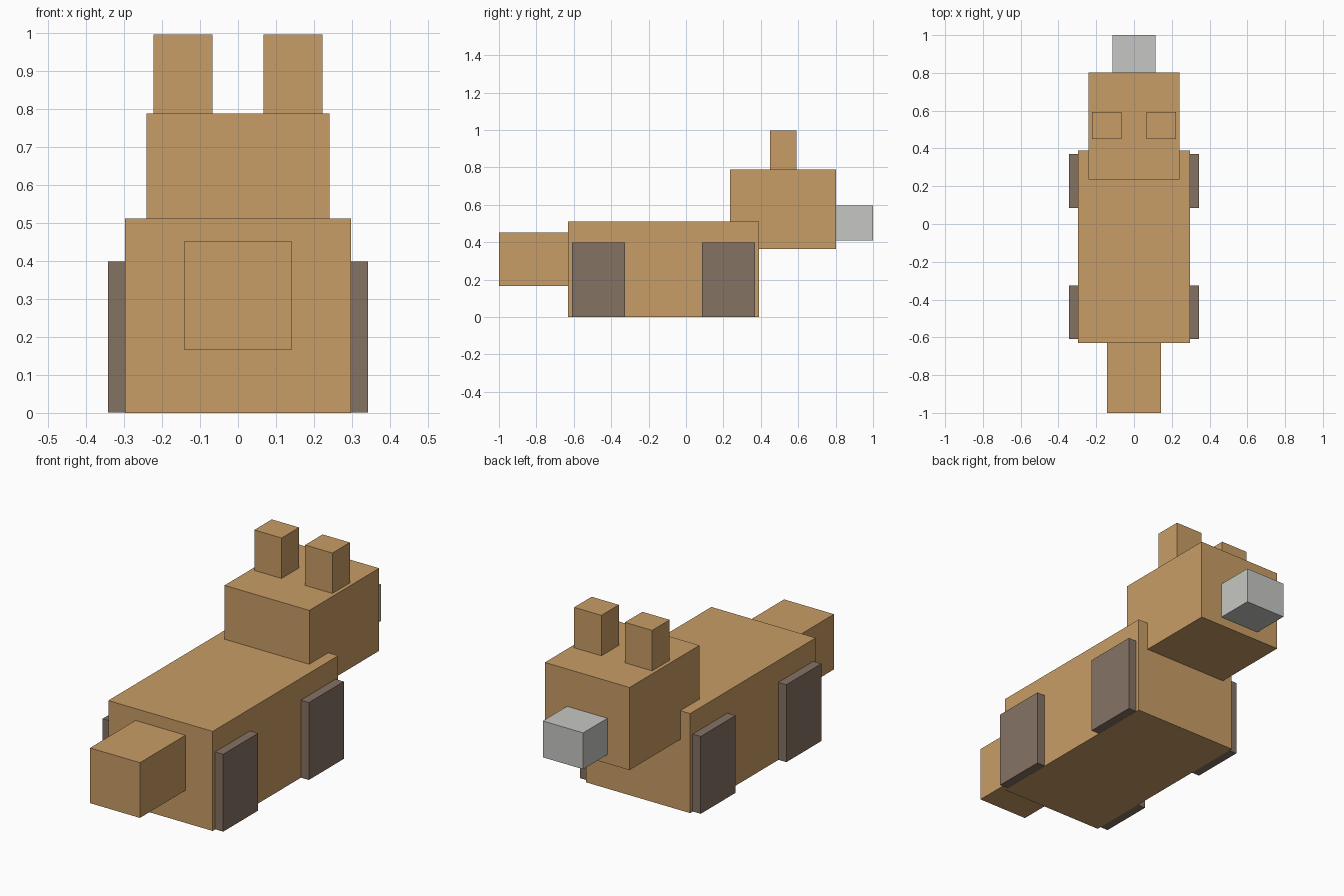
import bpy
from mathutils import Matrix, Vector
import bmesh

cube = bpy.data.objects.get("Cube")
if cube:
    bpy.data.objects.remove(cube, do_unlink=True)


def material(name, rgb):
    mat = bpy.data.materials.new(name)
    mat.use_nodes = True
    mat.diffuse_color = (*rgb, 1)
    mat.node_tree.nodes["Principled BSDF"].inputs["Base Color"].default_value = (*rgb, 1)
    return mat


def box(name, x, y, z, mat):
    """Flat-sided block spanning the given (low, high) ranges."""
    low, high = (Vector(corner) for corner in zip(x, y, z))
    bm = bmesh.new()
    bmesh.ops.create_cube(bm, size=1, matrix=Matrix.Diagonal((*(high - low), 1)))
    mesh = bpy.data.meshes.new(name)
    bm.to_mesh(mesh)
    bm.free()
    mesh.materials.append(mat)
    obj = bpy.data.objects.new(name, mesh)
    obj.location = (low + high) / 2
    bpy.context.collection.objects.link(obj)


def pair(name, x, y, z, mat):
    """Matching blocks on the left (+x) and right (-x)."""
    box("left_" + name, x, y, z, mat)
    box("right_" + name, (-x[1], -x[0]), y, z, mat)


tan = material("tan_fur", (0.584, 0.337, 0.133))
brown = material("grey_brown_legs", (0.235, 0.171, 0.127))
grey = material("light_grey_muzzle", (0.565, 0.565, 0.546))

# Body and tail
box("body", (-0.297, 0.297), (-0.63, 0.39), (0, 0.512), tan)
box("tail", (-0.142, 0.142), (-1, -0.62), (0.167, 0.451), tan)

# Head, muzzle and ears
box("head", (-0.241, 0.241), (0.235, 0.803), (0.364, 0.789), tan)
box("muzzle", (-0.115, 0.115), (0.79, 1), (0.41, 0.597), grey)
pair("ear", (0.067, 0.222), (0.45, 0.592), (0.77, 0.997), tan)

# Legs, sunk into the body and held just clear of its underside
pair("rear_leg", (0.06, 0.343), (0.086, 0.37), (0.001, 0.399), brown)
pair("front_leg", (0.06, 0.343), (-0.61, -0.326), (0.001, 0.399), brown)
